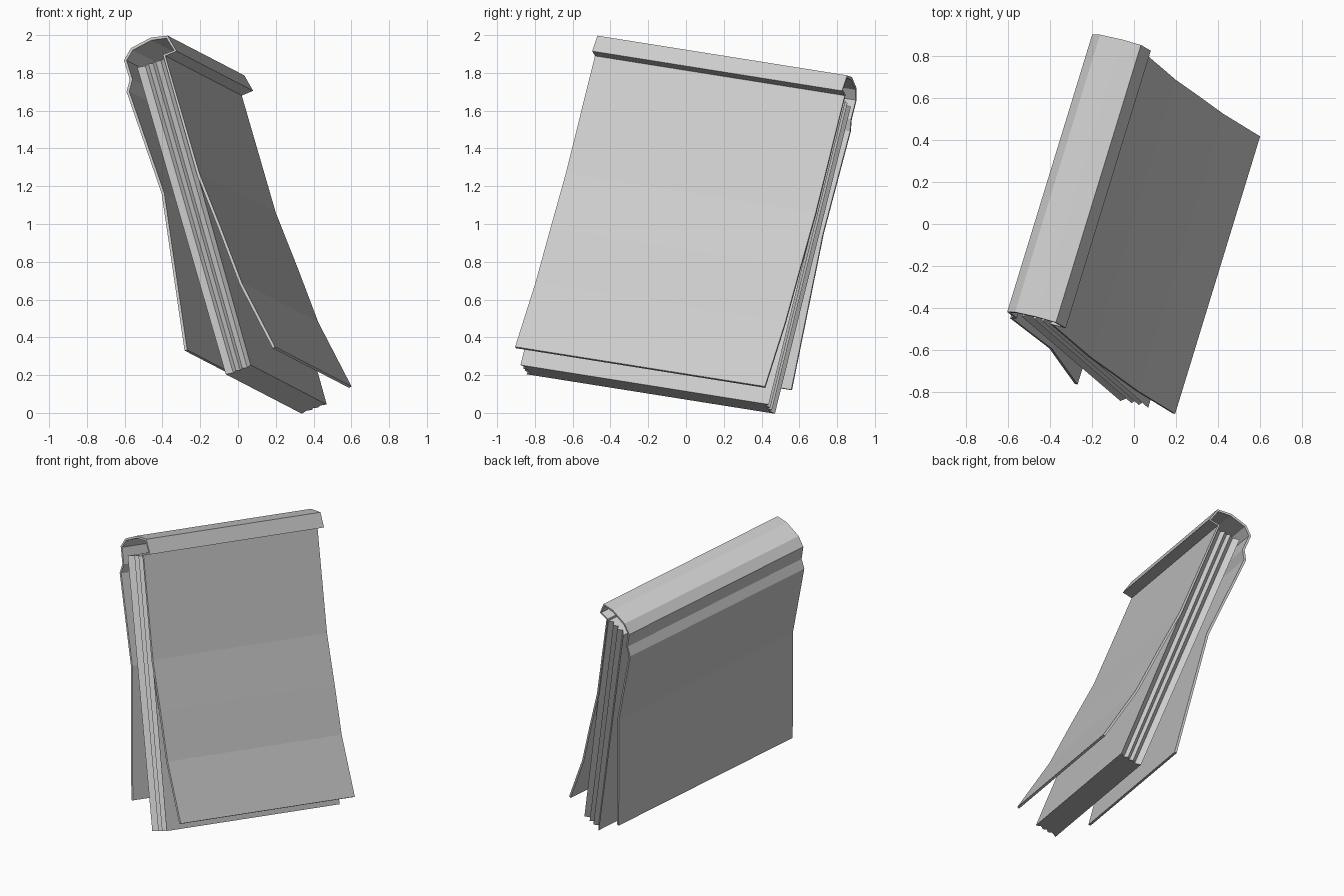
import bpy, bmesh
from mathutils import Vector

if "Cube" in bpy.data.objects:
    bpy.data.objects.remove(bpy.data.objects["Cube"])

# Width direction of the tilted notepad; its end profile lies square to this
W = Vector((0.405, 1.322, -0.21))


def end_point(x, z):
    """Point on the near end plane for a given x, z."""
    return Vector((x, (-1.19 - W.x * x - W.z * z) / W.y, z))


def finish(name, bm):
    bmesh.ops.recalc_face_normals(bm, faces=bm.faces)
    me = bpy.data.meshes.new(name)
    bm.to_mesh(me)
    bm.free()
    ob = bpy.data.objects.new(name, me)
    bpy.context.collection.objects.link(ob)
    return ob


# Cover: one bent sheet - back cover, rounded binding, lip, curled front cover
profile = [(-0.283, 0.33), (-0.404, 1.16), (-0.59, 1.70), (-0.573, 1.765),
           (-0.604, 1.867), (-0.567, 1.931), (-0.462, 1.987), (-0.372, 1.997),
           (-0.325, 1.915), (-0.385, 1.89), (-0.205, 1.27), (-0.09, 0.98),
           (0.02, 0.69), (0.196, 0.35)]
near = [end_point(*p) for p in profile]
me = bpy.data.meshes.new("cover")
n = len(near)
me.from_pydata(near + [p + W for p in near], [],
               [(i, i + 1, n + i + 1, n + i) for i in range(n - 1)])
cover = bpy.data.objects.new("cover", me)
bpy.context.collection.objects.link(cover)
sol = cover.modifiers.new("thickness", 'SOLIDIFY')
sol.thickness = 0.015
sol.offset = -1

# Page block: slab with pleated side edges suggesting stacked sheets
top_l, top_r = end_point(-0.535, 1.83), end_point(-0.388, 1.88)
bot_l, bot_r = end_point(-0.066, 0.205), end_point(0.066, 0.254)
pleats = [(0, 0.003), (0.24, 0.022), (0.4, 0.005), (0.52, 0.022),
          (0.66, 0.005), (0.8, 0.022), (1, 0.003)]
bm = bmesh.new()
cols = []
for t, inset in pleats:
    top, bot = top_l.lerp(top_r, t), bot_l.lerp(bot_r, t)
    cols.append([bm.verts.new(c) for c in (
        top + W * inset, top + W * (1 - inset),
        bot + W * (1 - inset), bot + W * inset)])
for a, b in zip(cols, cols[1:]):
    for k in range(4):
        m = (k + 1) % 4
        bm.faces.new((a[k], a[m], b[m], b[k]))
bm.faces.new(cols[0])
bm.faces.new(cols[-1])
finish("page_block", bm)
